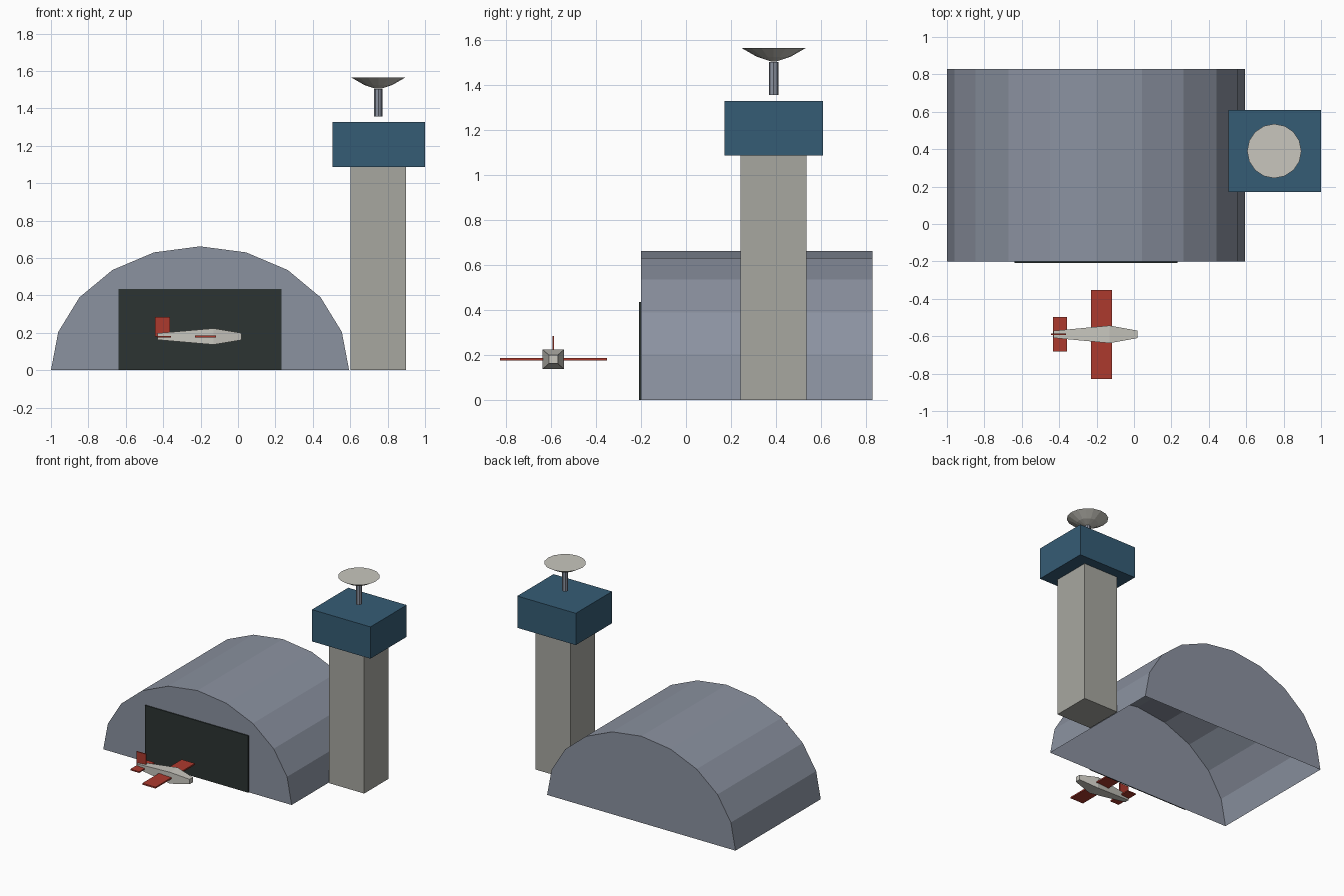
import bpy
import bmesh
from math import sin, cos, pi

if "Cube" in bpy.data.objects:
    bpy.data.objects.remove(bpy.data.objects["Cube"], do_unlink=True)


def material(name, *rgb):
    mat = bpy.data.materials.new(name)
    mat.use_nodes = True
    mat.diffuse_color = (*rgb, 1)
    mat.node_tree.nodes["Principled BSDF"].inputs["Base Color"].default_value = (*rgb, 1)
    return mat


steel = material("blue grey steel", 0.258, 0.287, 0.352)
concrete = material("warm grey concrete", 0.386, 0.386, 0.352)
blue = material("dark blue", 0.036, 0.107, 0.178)
dark = material("dark green grey", 0.025, 0.034, 0.032)
red = material("red", 0.413, 0.042, 0.027)
pale = material("pale grey", 0.578, 0.565, 0.515)


def finish(name, bm, mat):
    bmesh.ops.recalc_face_normals(bm, faces=bm.faces)
    mesh = bpy.data.meshes.new(name)
    bm.to_mesh(mesh)
    bm.free()
    mesh.materials.append(mat)
    obj = bpy.data.objects.new(name, mesh)
    bpy.context.collection.objects.link(obj)
    return obj


def box(name, mat, x, y, z):
    """Box from (min, max) pairs on each axis."""
    bm = bmesh.new()
    bmesh.ops.create_cube(bm, size=1)
    for v in bm.verts:
        for i, (low, high) in enumerate((x, y, z)):
            v.co[i] = low if v.co[i] < 0 else high
    finish(name, bm, mat)


def loft(name, mat, rings):
    """Closed skin through a list of matching point rings."""
    bm = bmesh.new()
    loops = [[bm.verts.new(p) for p in ring] for ring in rings]
    for a, b in zip(loops, loops[1:]):
        for i in range(len(a)):
            j = (i + 1) % len(a)
            bm.faces.new((a[i], a[j], b[j], b[i]))
    bm.faces.new(loops[0])
    bm.faces.new(loops[-1])
    return finish(name, bm, mat)


def turned(name, mat, x, y, profile, sides):
    loft(name, mat, [[(x + r * cos(2 * pi * i / sides), y + r * sin(2 * pi * i / sides), z)
                      for i in range(sides)] for r, z in profile])


# Hangar: arched shell with closed ends and an open underside
SEGMENTS = 10
arch = [(-0.203 + 0.797 * cos(pi * i / SEGMENTS), 0.662 * sin(pi * i / SEGMENTS))
        for i in range(SEGMENTS + 1)]
hangar = loft("hangar", steel, [[(x, y, z) for x, z in arch] for y in (-0.2, 0.83)])
bm = bmesh.new()
bm.from_mesh(hangar.data)
floor = [f for f in bm.faces if all(v.co.z < 0.001 for v in f.verts)]
bmesh.ops.delete(bm, geom=floor, context="FACES")
bm.to_mesh(hangar.data)
bm.free()

box("hangar_door", dark, (-0.64, 0.232), (-0.208, -0.2005), (0, 0.435))

# Control tower
box("tower_shaft", concrete, (0.602, 0.898), (0.242, 0.535), (0, 1.085))
box("tower_cab", blue, (0.505, 1.0), (0.172, 0.61), (1.085, 1.328))
turned("radar_mast", steel, 0.75, 0.39, [(0.022, 1.355), (0.022, 1.502)], 8)
turned("radar_dish", pale, 0.75, 0.39,
       [(0.015, 1.505), (0.075, 1.525), (0.145, 1.565)], 16)

# Aircraft: square-section fuselage with thin flying surfaces
Y, Z = -0.59, 0.18
loft("fuselage", pale,
     [[(x, Y + a * h, Z + b * h * 0.93) for a, b in ((1, 1), (-1, 1), (-1, -1), (1, -1))]
      for x, h in ((-0.43, 0.019), (-0.13, 0.047), (0.018, 0.02))])
box("main_wing", red, (-0.23, -0.118), (Y - 0.238, Y + 0.238), (Z - 0.005, Z + 0.006))
box("tailplane", red, (-0.433, -0.358), (Y - 0.093, Y + 0.093), (Z - 0.005, Z + 0.004))
box("tail_fin", red, (-0.443, -0.363), (Y - 0.004, Y + 0.004), (Z, 0.283))
